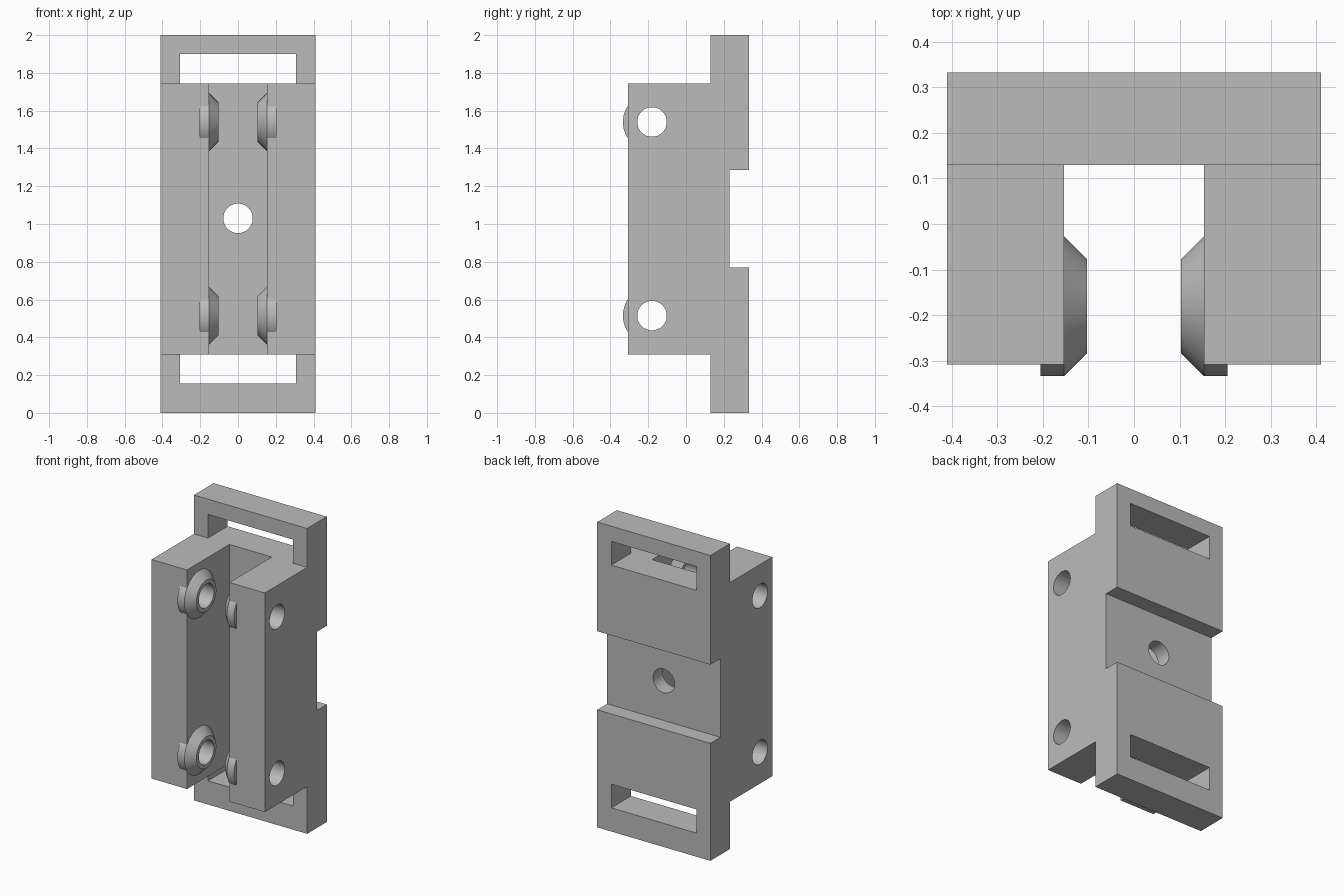
import bpy, bmesh
from math import radians
from mathutils import Matrix, Vector

cube = bpy.data.objects.get("Cube")
if cube:
    bpy.data.objects.remove(cube, do_unlink=True)

grey = bpy.data.materials.new("matte_grey")
grey.use_nodes = True
COLOUR = (0.5, 0.5, 0.5, 1)
grey.diffuse_color = COLOUR
grey.node_tree.nodes["Principled BSDF"].inputs["Base Color"].default_value = COLOUR

W, BACK, MID, FRONT = 0.41, 0.333, 0.13, -0.308   # half width and depths
LOW, HIGH = 0.31, 1.745                           # block bottom and top
GAP = 0.154                                       # half channel width
HOLE_R, HOLE_Y = 0.078, -0.18


def finish(bm, name):
    bmesh.ops.recalc_face_normals(bm, faces=bm.faces)
    mesh = bpy.data.meshes.new(name)
    bm.to_mesh(mesh)
    bm.free()
    mesh.materials.append(grey)
    obj = bpy.data.objects.new(name, mesh)
    bpy.context.collection.objects.link(obj)
    return obj


def box(name, x, y, z):
    bm = bmesh.new()
    bmesh.ops.create_cube(bm, size=1)
    for v in bm.verts:
        v.co = Vector(s[0] if c < 0 else s[1] for c, s in zip(v.co, (x, y, z)))
    return finish(bm, name)


def rod(name, axis, centre, radius, length):
    bm = bmesh.new()
    turn = Matrix.Rotation(radians(90), 4, axis)
    bmesh.ops.create_cone(bm, cap_ends=True, segments=64, radius1=radius,
                          radius2=radius, depth=length,
                          matrix=Matrix.Translation(centre) @ turn)
    return finish(bm, name)


def boss(name, side, z):
    # Collar disc sunk in the wall with a conical tip facing the channel
    bm = bmesh.new()
    axis = Matrix.Translation((0, HOLE_Y, z)) @ Matrix.Rotation(radians(90), 4, 'Y')
    rings = []
    for x, r in ((0.205, GAP), (GAP, GAP), (0.103, 0.103)):
        made = bmesh.ops.create_circle(bm, segments=64, radius=r,
                                       matrix=Matrix.Translation((side * x, 0, 0)) @ axis)
        rings.append(made["verts"])
    for a, b in zip(rings, rings[1:]):
        for i in range(64):
            j = (i + 1) % 64
            bm.faces.new((a[i], a[j], b[j], b[i]))
    bm.faces.new(rings[0])
    bm.faces.new(rings[-1])
    return finish(bm, name)


def combine(target, tool, operation):
    mod = target.modifiers.new(tool.name, 'BOOLEAN')
    mod.operation, mod.solver, mod.object = operation, 'EXACT', tool
    bpy.context.view_layer.objects.active = target
    bpy.ops.object.modifier_apply(modifier=mod.name)
    bpy.data.objects.remove(tool, do_unlink=True)


# Body: side profile with the rear notch, extruded across the width
bm = bmesh.new()
profile = [(MID, 0), (BACK, 0), (BACK, 0.77), (0.23, 0.77), (0.23, 1.285),
           (BACK, 1.285), (BACK, 2), (MID, 2), (MID, HIGH), (FRONT, HIGH),
           (FRONT, LOW), (MID, LOW)]
face = bm.faces.new([bm.verts.new((-W, y, z)) for y, z in profile])
side = bmesh.ops.extrude_face_region(bm, geom=[face])["geom"]
bmesh.ops.translate(bm, vec=(2 * W, 0, 0),
                    verts=[g for g in side if isinstance(g, bmesh.types.BMVert)])
body = finish(bm, "mounting_bracket")

# Front channel and strap slots
combine(body, box("channel_cut", (-GAP, GAP), (-1, MID), (0.1, 1.95)), 'DIFFERENCE')
for z in ((0.155, LOW), (HIGH, 1.9)):
    combine(body, box("slot_cut", (-0.308, 0.308), (0.1, 0.5), z), 'DIFFERENCE')

# Pivot bosses, then the holes through walls and bosses
for z in (0.515, 1.54):
    for s in (-1, 1):
        combine(body, boss("pivot_boss", s, z), 'UNION')
    combine(body, rod("pivot_hole", 'Y', (0, HOLE_Y, z), HOLE_R, 2), 'DIFFERENCE')
combine(body, rod("screw_hole", 'X', (0, 0.2, 1.03), HOLE_R, 0.6), 'DIFFERENCE')

bpy.ops.object.select_all(action='DESELECT')
body.select_set(True)
bpy.context.view_layer.objects.active = body
bpy.ops.object.shade_smooth_by_angle(angle=radians(30))
